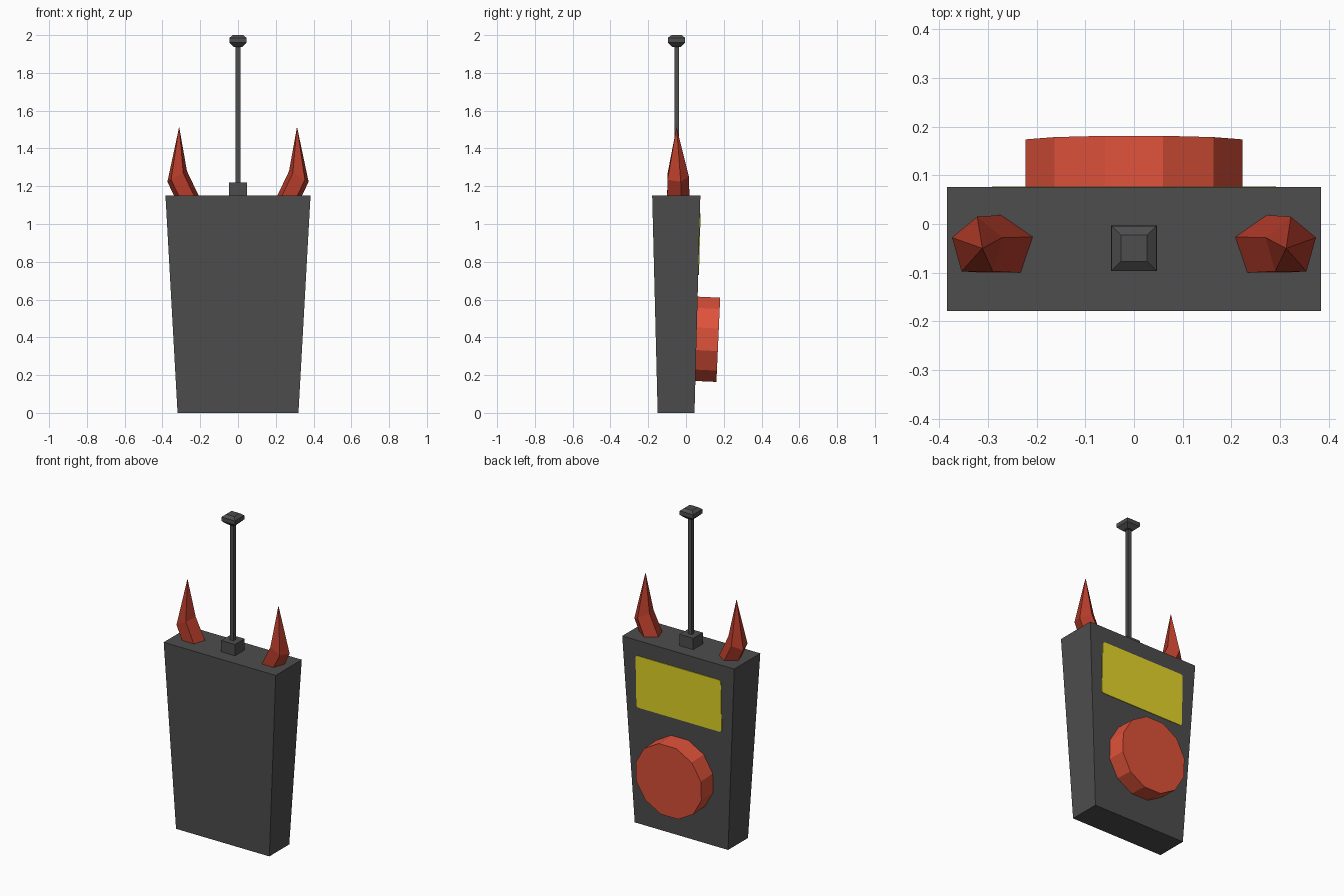
import bpy, bmesh, math
from mathutils import Vector

if "Cube" in bpy.data.objects:
    bpy.data.objects.remove(bpy.data.objects["Cube"])


def material(name, rgb):
    m = bpy.data.materials.new(name)
    m.diffuse_color = (*rgb, 1)
    m.use_nodes = True
    m.node_tree.nodes["Principled BSDF"].inputs["Base Color"].default_value = m.diffuse_color
    return m


GREY = material("dark grey", (0.074, 0.074, 0.074))
RED = material("button red", (0.73, 0.084, 0.042))
HORN = material("horn red", (0.456, 0.045, 0.023))
YELLOW = material("screen yellow", (0.78, 0.672, 0.022))


def loft(name, rings, mat):
    """Skin a list of equal-length rings and cap both ends."""
    bm = bmesh.new()
    loops = [[bm.verts.new(p) for p in ring] for ring in rings]
    for a, b in zip(loops, loops[1:]):
        n = len(a)
        for i in range(n):
            bm.faces.new((a[i], a[(i + 1) % n], b[(i + 1) % n], b[i]))
    bm.faces.new(loops[0])
    bm.faces.new(loops[-1])
    bmesh.ops.remove_doubles(bm, verts=bm.verts, dist=1e-5)
    bmesh.ops.recalc_face_normals(bm, faces=bm.faces)
    me = bpy.data.meshes.new(name)
    bm.to_mesh(me)
    bm.free()
    me.materials.append(mat)
    ob = bpy.data.objects.new(name, me)
    bpy.context.collection.objects.link(ob)
    return ob


def rect(x, y0, y1, z):
    return [(-x, y0, z), (x, y0, z), (x, y1, z), (-x, y1, z)]


def ngon(center, u, v, r, n, start):
    c, u, v = Vector(center), Vector(u).normalized(), Vector(v).normalized()
    angles = [math.radians(start) + math.tau * i / n for i in range(n)]
    return [c + r * (math.cos(a) * u + math.sin(a) * v) for a in angles]


# Tapered handset body
loft("body", [rect(0.32, -0.15, 0.045, 0), rect(0.384, -0.179, 0.076, 1.15)], GREY)

# Antenna: socket, thin square rod and faceted tip
AY = -0.05


def square(h, z):
    return rect(h, AY - h, AY + h, z)


loft("antenna_socket", [square(0.047, 1.13), square(0.047, 1.22)], GREY)
loft("antenna_rod", [square(0.012, 1.2), square(0.012, 1.95)], GREY)
loft("antenna_tip", [square(0.022, 1.937), square(0.046, 1.96),
                     square(0.046, 1.985), square(0.027, 2.0)], GREY)

# Twelve-sided push button on the back, leaning with the face
up, out = (0, 0.045, 1), Vector((0, 1, -0.045))
face = Vector((0, 0.171, 0.387))
loft("push_button", [ngon(face - d * out, (1, 0, 0), up, 0.231, 12, 15)
                     for d in (0.135, 0)], RED)

# Thin yellow screen with softened corners
slope = 0.031 / 1.15


def screen_ring(offset):
    w, z0, z1, r = 0.292, 0.73, 1.055, 0.014
    pts = []
    for cx, cz, a0 in ((w - r, z1 - r, 0), (r - w, z1 - r, 90),
                       (r - w, z0 + r, 180), (w - r, z0 + r, 270)):
        for k in range(3):
            a = math.radians(a0 + 45 * k)
            x, z = cx + r * math.cos(a), cz + r * math.sin(a)
            pts.append((x, 0.045 + slope * z + offset, z))
    return pts


loft("screen", [screen_ring(-0.003), screen_ring(0.004)], YELLOW)

# Pair of five-sided bent horns
for side, label in ((1, "right"), (-1, "left")):
    y = (0, 1, 0)
    base = ngon((side * 0.264, AY + 0.003, 1.13), (side, 0, -0.1), y, 0.066, 5, 90)
    bend = ngon((side * 0.322, AY + 0.003, 1.252), (side, 0, -0.55), y, 0.062, 5, 90)
    tip = [(side * 0.312, AY, 1.51)] * 5
    # The tip ring is collapsed to a point with a fan of triangles
    tip = [Vector(p) + 0.0005 * Vector((math.cos(i * math.tau / 5),
           math.sin(i * math.tau / 5), 0)) for i, p in enumerate(tip)]
    tip = ngon(tip[0], (side, 0, 0), y, 0.001, 5, 90)
    loft("horn_" + label, [base, bend, tip], HORN)
